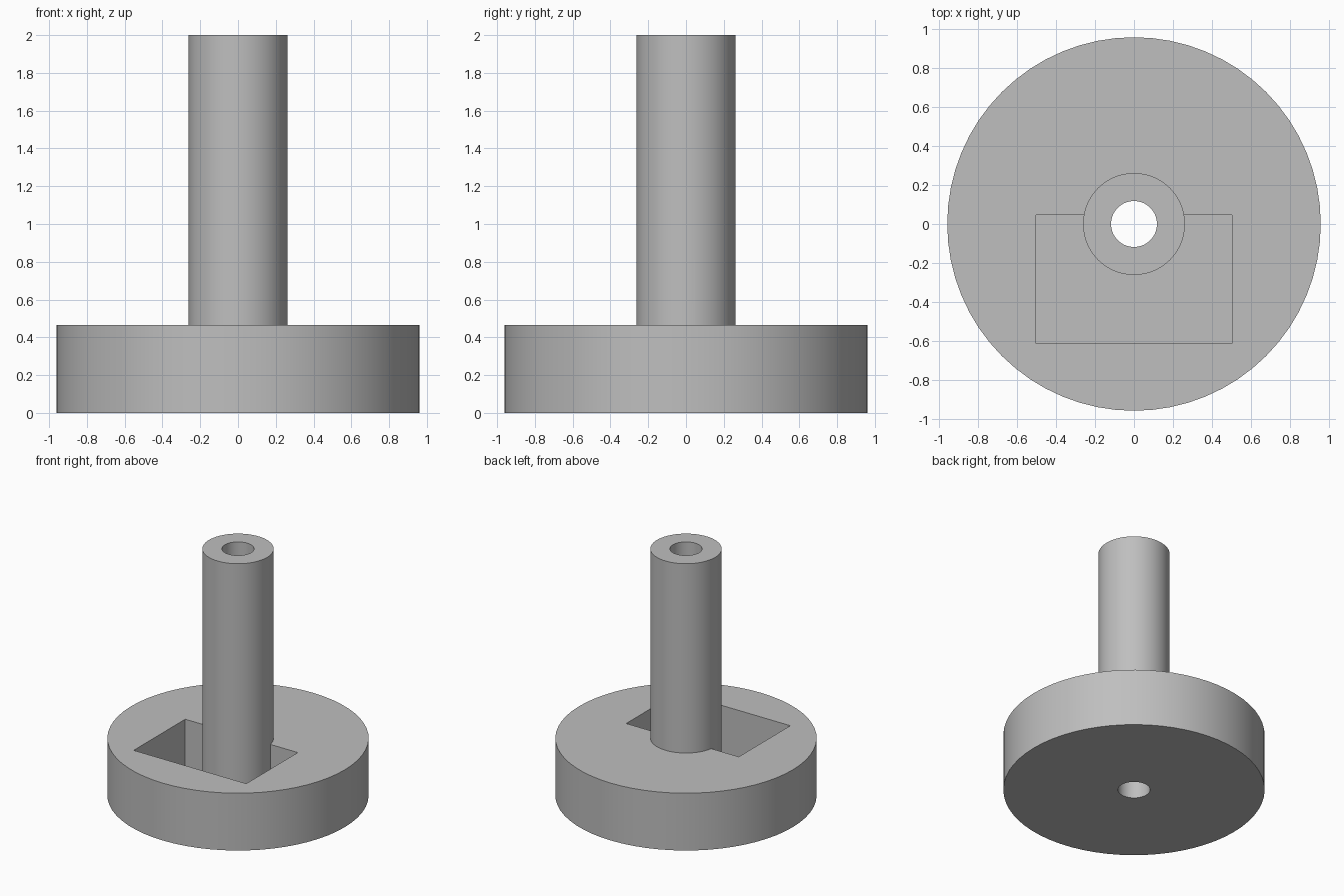
import bpy, math

cube = bpy.data.objects.get("Cube")
if cube:
    bpy.data.objects.remove(cube, do_unlink=True)

grey = bpy.data.materials.new("plain_grey")
grey.use_nodes = True
colour = (0.52, 0.52, 0.52, 1)
grey.diffuse_color = colour
grey.node_tree.nodes["Principled BSDF"].inputs["Base Color"].default_value = colour

DISC_R, DISC_H = 0.96, 0.465
SHAFT_R, BORE_R, TOP = 0.262, 0.118, 2.0
FLOOR = 0.06


def cylinder(name, radius, z0, z1, sides=64):
    bpy.ops.mesh.primitive_cylinder_add(vertices=sides, radius=radius, depth=z1 - z0,
                                        location=(0, 0, (z0 + z1) / 2))
    ob = bpy.context.object
    ob.name = name
    ob.data.materials.append(grey)
    return ob


def box(name, low, high):
    centre = [(a + b) / 2 for a, b in zip(low, high)]
    bpy.ops.mesh.primitive_cube_add(size=1, location=centre)
    ob = bpy.context.object
    ob.name = name
    ob.scale = [b - a for a, b in zip(low, high)]
    ob.data.materials.append(grey)
    return ob


def combine(body, tool, operation):
    mod = body.modifiers.new(tool.name, "BOOLEAN")
    mod.operation, mod.solver, mod.object = operation, "EXACT", tool
    bpy.ops.object.select_all(action="DESELECT")
    bpy.context.view_layer.objects.active = body
    body.select_set(True)
    bpy.ops.object.modifier_apply(modifier=mod.name)
    bpy.data.objects.remove(tool, do_unlink=True)


# Round base with a rectangular pocket
body = cylinder("flanged_shaft", DISC_R, 0, DISC_H)
combine(body, box("pocket", (-0.505, -0.615, FLOOR), (0.505, 0.045, 0.7)), "DIFFERENCE")

# Upright shaft rising from inside the base, then the bore right through
combine(body, cylinder("shaft", SHAFT_R, FLOOR / 2, TOP), "UNION")
combine(body, cylinder("bore", BORE_R, -0.1, TOP + 0.1), "DIFFERENCE")

bpy.ops.object.shade_smooth_by_angle(angle=math.radians(30))
